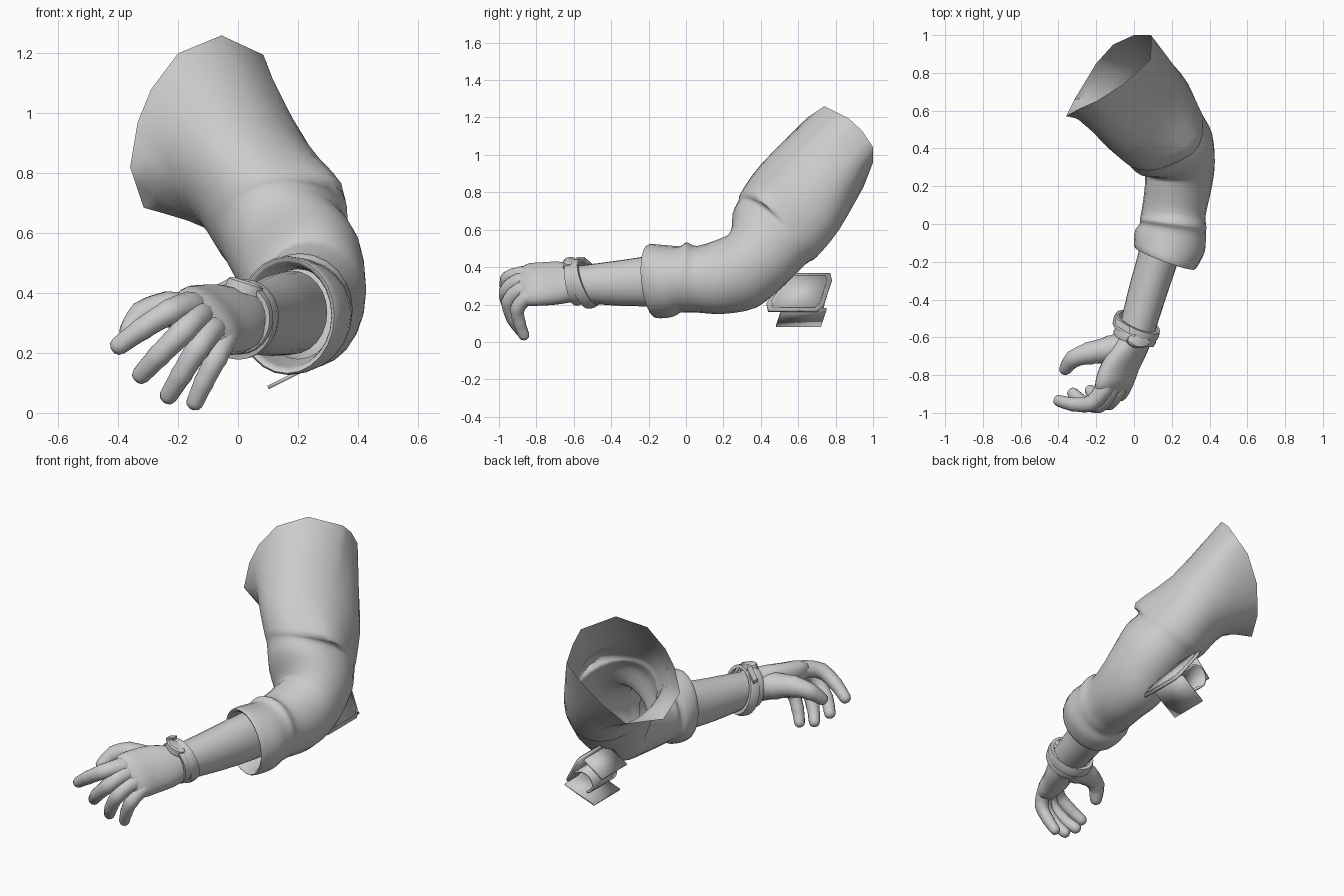
import bpy, bmesh, math
from mathutils import Vector as V

if "Cube" in bpy.data.objects:
    bpy.data.objects.remove(bpy.data.objects["Cube"])

grey = bpy.data.materials.new("plain_grey")
grey.diffuse_color = (0.6, 0.6, 0.6, 1)
grey.use_nodes = True
grey.node_tree.nodes["Principled BSDF"].inputs["Base Color"].default_value = grey.diffuse_color


def finish(name, bm, smooth=40, thick=0):
    bmesh.ops.recalc_face_normals(bm, faces=bm.faces)
    me = bpy.data.meshes.new(name)
    bm.to_mesh(me)
    bm.free()
    ob = bpy.data.objects.new(name, me)
    bpy.context.collection.objects.link(ob)
    me.materials.append(grey)
    if thick:
        m = ob.modifiers.new("thickness", 'SOLIDIFY')
        m.thickness, m.offset = thick, 0
    bpy.ops.object.select_all(action='DESELECT')
    ob.select_set(True)
    bpy.context.view_layer.objects.active = ob
    bpy.ops.object.shade_smooth_by_angle(angle=math.radians(smooth))
    return ob


def ring(c, v, u, n=24):
    """Ellipse around c; v points to the right side, u points up."""
    c, v, u = V(c), V(v), V(u)
    return [c + v * math.cos(2 * math.pi * i / n) + u * math.sin(2 * math.pi * i / n) for i in range(n)]


def spline(items, steps):
    """Catmull-Rom between lists of vectors."""
    out = []
    for k in range(len(items) - 1):
        a, b, c, d = (items[min(max(k + j, 0), len(items) - 1)] for j in (-1, 0, 1, 2))
        for s in range(steps):
            t = s / steps
            out.append([q + 0.5 * t * (r - p + t * (2 * p - 5 * q + 4 * r - w + t * (3 * (q - r) + w - p)))
                        for p, q, r, w in zip(a, b, c, d)])
    return out + [items[-1]]


def loft(name, rings, cap=(False, False), smooth=50):
    bm = bmesh.new()
    rows = [[bm.verts.new(p) for p in r] for r in rings]
    n = len(rows[0])
    for a, b in zip(rows, rows[1:]):
        for i in range(n):
            j = (i + 1) % n
            bm.faces.new((a[i], a[j], b[j], b[i]))
    for flag, row in zip(cap, (rows[0], rows[-1])):
        if flag:
            bm.faces.new(row)
    return finish(name, bm, smooth)


# Sleeve: rolled cuff, forearm folds, elbow bend, flap fold, upper arm
sections = [
    ((.20, -.01, .33), (.125, -.03, 0), (0, 0, .15)),
    ((.18, -.12, .325), (.135, -.05, 0), (0, -.02, .165)),
    ((.168, -.172, .325), (.145, -.055, 0), (0, -.02, .178)),
    ((.165, -.175, .325), (.165, -.058, 0), (0, -.018, .198)),
    ((.19, -.09, .325), (.185, -.055, 0), (0, -.015, .192)),
    ((.205, -.03, .335), (.175, -.03, 0), (0, 0, .178)),
    ((.207, .005, .345), (.176, -.02, 0), (0, 0, .188)),
    ((.21, .06, .335), (.170, -.01, 0), (0, 0, .178)),
    ((.235, .20, .355), (.178, 0, 0), (0, 0, .205)),
    ((.24, .31, .39), (.188, .02, .02), (0, -.07, .205)),
    ((.205, .39, .50), (.208, .09, -.02), (.03, -.11, .205)),
    ((.155, .465, .59), (.213, .10, -.03), (.045, -.155, .172)),
    ((.13, .50, .63), (.217, .11, -.03), (.045, -.175, .175)),
    ((.045, .61, .775), (.222, .15, -.01), (.035, -.155, .195)),
]
rows = [ring(*s) for s in sections]
for i in range(24):  # fold overhanging on the outer front of the elbow
    k = math.exp(-((i - 3.3) / 1.8) ** 2)
    rows[-2][i] += V((.03, -.03, .035)) * k
    rows[-3][i] += V((-.01, .01, .01)) * k
# jagged upper opening, counter-clockwise from the right
rim = [V(p) for p in (
    (.09, 1.0, 1.04), (.09, .94, 1.13), (.085, .87, 1.195), (-.055, .74, 1.26),
    (-.2, .65, 1.2), (-.29, .61, 1.08), (-.335, .585, .97), (-.36, .57, .82),
    (-.315, .66, .685), (-.2, .85, .70), (-.11, .95, .83), (0, 1.0, .96))]
rim24 = []
for i, p in enumerate(rim):
    rim24 += [p, (p + rim[(i + 1) % 12]) / 2]
loft("sleeve", spline(rows + [rim24], 3), smooth=60)

# Bare forearm
loft("forearm", spline([
    ring((.18, .06, .335), (.118, -.04, 0), (0, 0, .14)),
    ring((.135, -.15, .328), (.105, -.03, 0), (0, 0, .137)),
    ring((.075, -.35, .315), (.098, -.03, 0), (0, 0, .122)),
    ring((.01, -.58, .308), (.09, -.025, 0), (0, 0, .098))], 4))

# Glove palm, tilted so the thumb side is higher
w, n = V((.66, 0, -.75)), V((.72, 0, .70))
palm = [(.02, -.55, .312, .095, .09), (.005, -.60, .315, .105, .09), (-.035, -.68, .315, .13, .085),
        (-.08, -.77, .31, .138, .078), (-.105, -.85, .306, .135, .068), (-.125, -.90, .30, .10, .04)]
loft("glove_palm", spline([ring(p[:3], w * p[3], n * p[4], 20) for p in palm], 3), (True, True))


# Glove wrist bands
def band(name, c, v, u, half):
    axis = V(v).cross(V(u)).normalized()
    prof = [(-1, .86), (-1, 1), (0, 1.05), (1, 1), (1, .86)]
    loft(name, [ring(V(c) + axis * half * a, V(v) * s, V(u) * s) for a, s in prof], smooth=35)


band("glove_cuff", (.012, -.545, .312), (.115, -.045, 0), (0, -.045, .125), .03)
band("glove_strap", (.005, -.595, .318), (.107, -.03, .0), (0, -.02, .118), .022)

# Oval fastener on the strap, leaning outward
lean = V((.3, 0, .95))
loft("strap_fastener", [ring(V((.015, -.62, .40)) + lean * h, V((.058, -.005, -.018)) * s, V((0, .037, 0)) * s, 16)
                        for h, s in ((0, 1), (.034, 1), (.042, .8))], (True, True), 35)
# Strap end on the thumb side
bm = bmesh.new()
bmesh.ops.create_cube(bm, size=1)
for vert in bm.verts:
    x, y, z = vert.co
    vert.co = V((x * .08 - .06, y * .04 - .54 - x * .05, z * .018 + .425 + x * .04))
finish("strap_end", bm)


# Fingers: tubes along a bent path with round tips
def finger(name, pts, r0, r1):
    path = [p[0] for p in spline([[V(p)] for p in pts], 5)]
    last = len(path) - 1
    rings = []
    side = V((.66, 0, -.75))
    for i, p in enumerate(path):
        d = (path[min(i + 1, last)] - path[max(i - 1, 0)]).normalized()
        side = (side - d * side.dot(d)).normalized()  # carry the frame along
        up = side.cross(d)
        r = r0 + (r1 - r0) * i / last
        if i % 5 == 0 and 0 < i < last:
            r *= 1.06  # knuckle
        rings.append(ring(p, side * r, up * r, 12))
    for a in (35, 65, 82):
        a = math.radians(a)
        rings.append(ring(p + d * r1 * math.sin(a) * .8, side * r1 * math.cos(a), up * r1 * math.cos(a), 12))
    loft(name, rings, (True, True), 60)


finger("index_finger", [(-.12, -.78, .345), (-.165, -.88, .355), (-.23, -.95, .335), (-.32, -.955, .28), (-.40, -.935, .222)], .054, .031)
finger("middle_finger", [(-.10, -.78, .32), (-.135, -.89, .32), (-.185, -.957, .27), (-.265, -.945, .19), (-.325, -.895, .125)], .052, .031)
finger("ring_finger", [(-.06, -.77, .28), (-.09, -.88, .275), (-.135, -.945, .215), (-.19, -.925, .125), (-.233, -.88, .055)], .05, .03)
finger("little_finger", [(-.03, -.75, .25), (-.045, -.84, .24), (-.075, -.90, .18), (-.115, -.89, .10), (-.145, -.865, .033)], .046, .029)
finger("thumb", [(-.03, -.64, .31), (-.13, -.665, .33), (-.24, -.685, .345), (-.32, -.715, .325), (-.365, -.77, .27)], .085, .033)


# Elbow clip: chamfered plate, two flaps and a half pipe underneath
def sheet(name, profile, y0, y1, shear=.02):
    bm = bmesh.new()
    rows = [[bm.verts.new((x, y + shear * (z - .14) / .06, z)) for y in (y0, y1)] for x, z in profile]
    for a, b in zip(rows, rows[1:]):
        bm.faces.new((a[0], a[1], b[1], b[0]))
    finish(name, bm, 40, .012)


def plate(name, scale, lift):
    bm = bmesh.new()
    pts = [(-1, -.6), (-.95, -1), (.55, -1), (.75, -.7), (1, .65), (.95, 1), (-.3, 1), (-.5, .7)]
    vs = [bm.verts.new((.225 - .065 * b * scale + lift, .605 + .175 * a * scale, .265 + .1 * b * scale + lift * .65))
          for a, b in pts]
    bm.faces.new(vs)
    finish(name, bm, 30, .014)


plate("clip_plate", 1, 0)
plate("clip_plate_raised", .85, .007)
sheet("clip_lower_flap", [(.10, .085), (.20, .135), (.275, .175)], .50, .74)
sheet("clip_inner_flap", [(.16, .345), (.05, .25)], .47, .70, .01)
arc = [math.radians(a) for a in range(35, 256, 20)]
sheet("clip_half_pipe", [(.16 + .064 * math.cos(a), .215 + .064 * math.sin(a)) for a in arc], .51, .73, .01)
